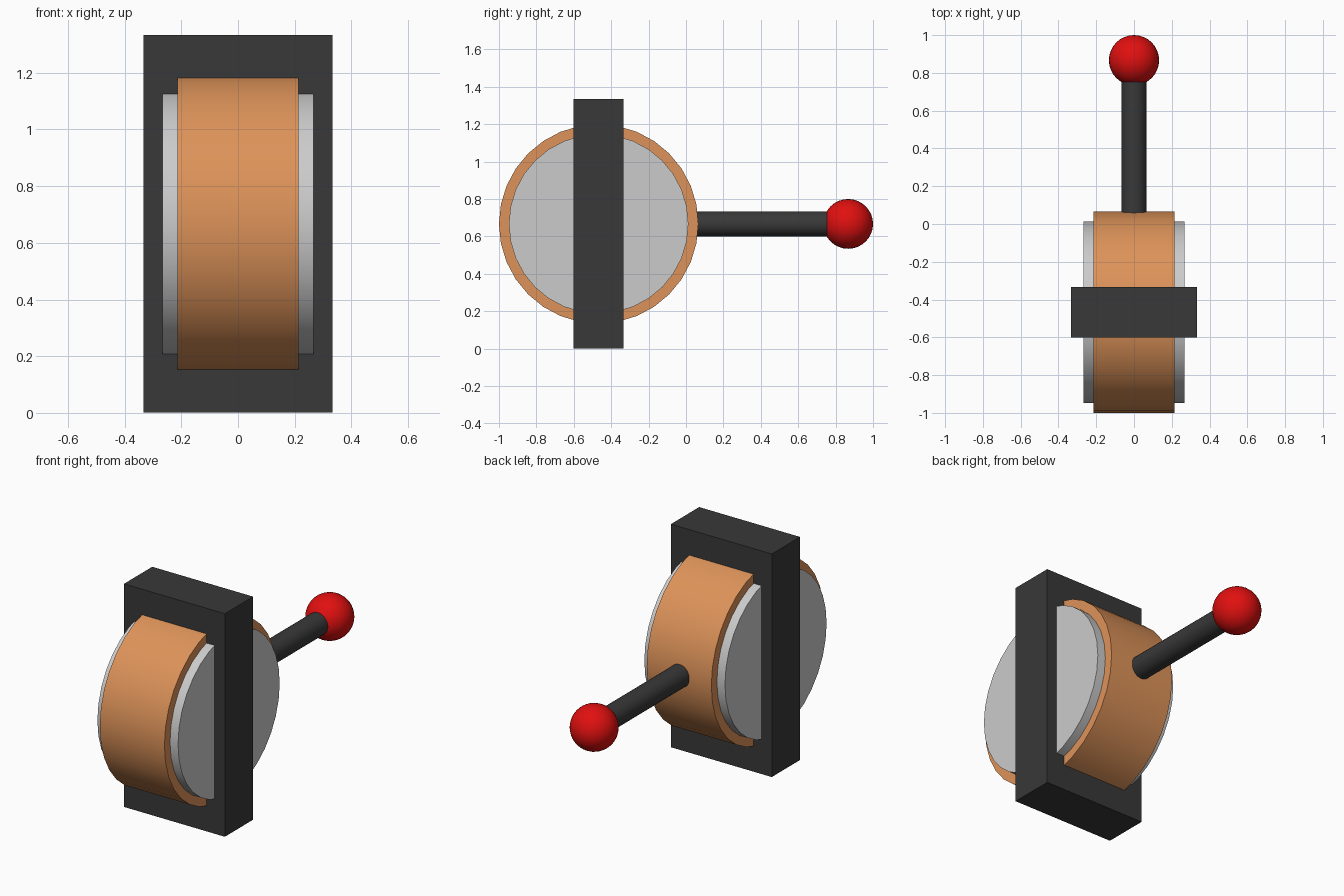
import bpy
from math import pi, radians

if "Cube" in bpy.data.objects:
    bpy.data.objects.remove(bpy.data.objects["Cube"])

CY, CZ = -0.467, 0.667   # drum centre


def material(name, rgb):
    m = bpy.data.materials.new(name)
    m.diffuse_color = (*rgb, 1)
    m.use_nodes = True
    m.node_tree.nodes["Principled BSDF"].inputs["Base Color"].default_value = m.diffuse_color
    return m


dark = material("dark_grey", (0.04, 0.04, 0.04))
copper = material("copper", (0.72, 0.29, 0.10))
red = material("red", (0.75, 0.005, 0.005))


def finish(name, mat=None, smooth=True):
    ob = bpy.context.object
    ob.name = name
    if mat:
        ob.data.materials.append(mat)
    if smooth:
        bpy.ops.object.shade_smooth_by_angle(angle=radians(30))
    return ob


def cylinder(name, radius, length, loc, rot, mat=None):
    bpy.ops.mesh.primitive_cylinder_add(vertices=32, radius=radius, depth=length,
                                        location=loc, rotation=rot)
    return finish(name, mat)


# Upright block that holds the drum
bpy.ops.mesh.primitive_cube_add(size=1, location=(0, CY, CZ))
bpy.context.object.scale = (0.667, 0.267, 1.333)
bpy.ops.object.transform_apply(location=False, rotation=False, scale=True)
finish("mounting_block", dark, smooth=False)

# Drum and the narrower core showing on both sides
cylinder("drum", 0.533, 0.427, (0, CY, CZ), (0, pi / 2, 0), copper)
cylinder("drum_core", 0.48, 0.533, (0, CY, CZ), (0, pi / 2, 0))

# Lever pointing backwards with a ball knob
cylinder("lever_rod", 0.067, 0.85, (0, 0.425, CZ), (pi / 2, 0, 0), dark)
bpy.ops.mesh.primitive_uv_sphere_add(segments=32, ring_count=16, radius=0.133,
                                     location=(0, 0.867, CZ), rotation=(pi / 2, 0, 0))
finish("lever_knob", red)
